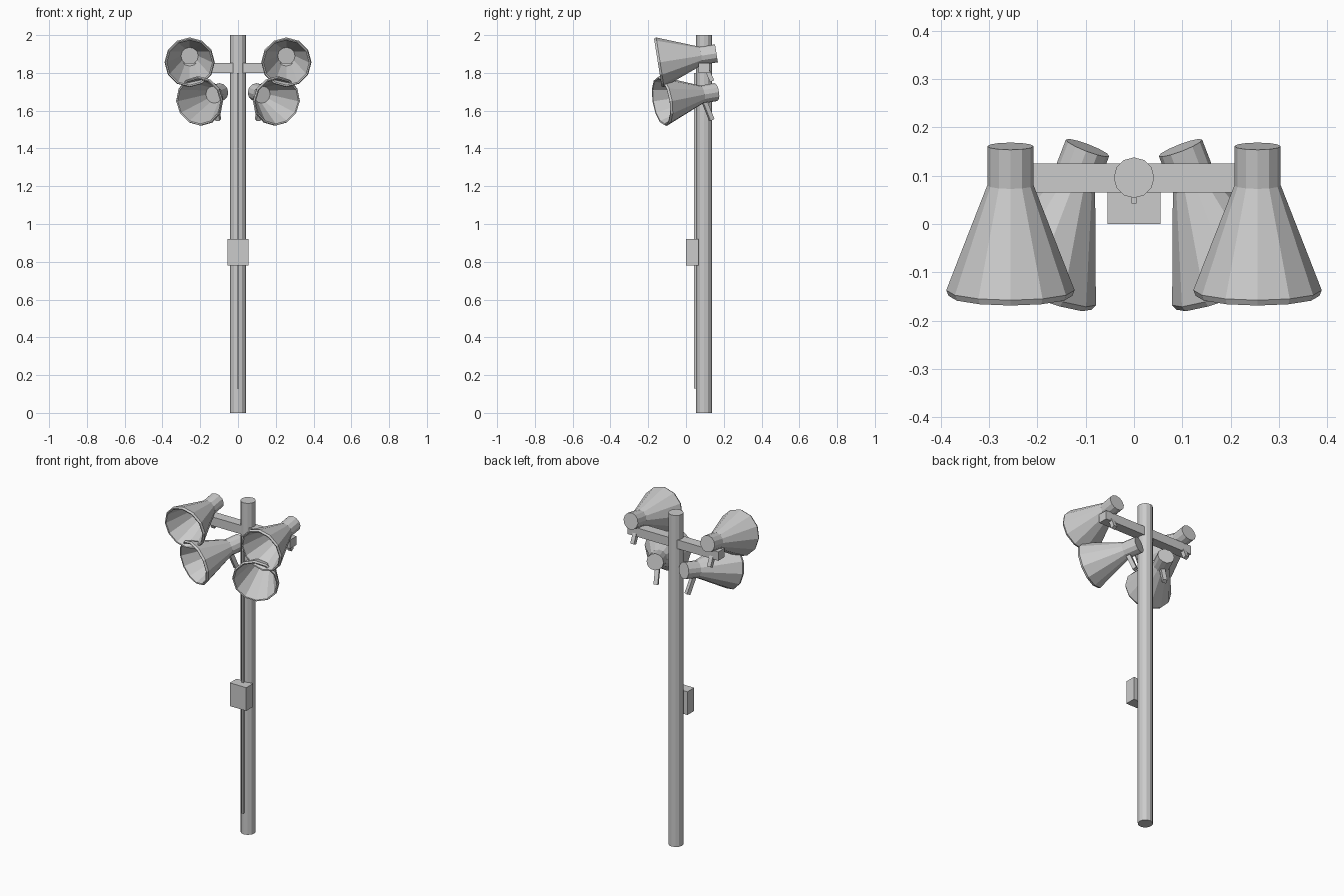
import bpy, bmesh, math
from mathutils import Matrix, Vector

old = bpy.data.objects.get("Cube")
if old:
    bpy.data.objects.remove(old, do_unlink=True)

grey = bpy.data.materials.new("galvanised grey")
grey.use_nodes = True
grey.diffuse_color = (0.6, 0.6, 0.6, 1)
grey.node_tree.nodes["Principled BSDF"].inputs["Base Color"].default_value = (0.6, 0.6, 0.6, 1)

SIDES = 12


def finish(name, bm, matrix=Matrix()):
    bmesh.ops.recalc_face_normals(bm, faces=bm.faces)
    mesh = bpy.data.meshes.new(name)
    bm.to_mesh(mesh)
    bm.free()
    mesh.materials.append(grey)
    ob = bpy.data.objects.new(name, mesh)
    ob.matrix_world = matrix
    bpy.context.collection.objects.link(ob)
    return ob


def box(name, lo, hi):
    lo, hi = Vector(lo), Vector(hi)
    bm = bmesh.new()
    bmesh.ops.create_cube(bm, size=1, matrix=Matrix.Translation((lo + hi) / 2)
                          @ Matrix.Diagonal((hi - lo).to_4d()))
    return finish(name, bm)


def horn(name, mouth, yaw):
    """Hollow horn facing -y, pitched down, with the origin at its mouth."""
    pose = (Matrix.Translation(mouth) @ Matrix.Rotation(math.radians(yaw), 4, 'Z')
            @ Matrix.Rotation(math.radians(9), 4, 'X'))
    # (distance behind the mouth, radius): neck, flare, rim, inner flare
    profile = [(0.31, 0.048), (0.228, 0.048), (0.008, 0.133),
               (-0.004, 0.128), (-0.002, 0.121), (0.222, 0.046)]
    bm = bmesh.new()
    rings = []
    for y, r in profile:
        rings.append([bm.verts.new((r * math.sin(a), y, r * math.cos(a)))
                      for a in (math.tau * i / SIDES for i in range(SIDES))])
    for a, b in zip(rings, rings[1:]):
        for i in range(SIDES):
            j = (i + 1) % SIDES
            bm.faces.new((a[i], a[j], b[j], b[i]))
    bm.faces.new(rings[0])
    bm.faces.new(rings[-1])
    finish(name, bm, pose)

    # Mounting stem slanting back below the neck
    top, end = Vector((0, 0.236, -0.03)), Vector((0, 0.264, -0.142))
    axis = end - top
    bm = bmesh.new()
    bmesh.ops.create_cube(bm, size=1, matrix=Matrix.Translation((top + end) / 2)
                          @ axis.to_track_quat('Z', 'Y').to_matrix().to_4x4()
                          @ Matrix.Diagonal((0.024, 0.024, axis.length, 1)))
    finish(name + "_stem", bm, pose)


# Pole
bm = bmesh.new()
bmesh.ops.create_cone(bm, cap_ends=True, segments=SIDES, radius1=0.042, radius2=0.042,
                      depth=2, matrix=Matrix.Translation((0, 0.096, 1)))
finish("pole", bm)

# Crossbar, control box and cable conduit
box("crossbar", (-0.303, 0.065, 1.80), (0.303, 0.125, 1.853))
box("control_box", (-0.055, 0, 0.78), (0.055, 0.065, 0.92))
box("conduit", (-0.005, 0.042, 0.13), (0.005, 0.058, 1.80))

# Two tiers of horns, mirrored left and right
for side, s in (("left", 1), ("right", -1)):
    horn(f"upper_horn_{side}", (s * 0.256, -0.145, 1.855), 0)
    horn(f"lower_horn_{side}", (s * 0.206, -0.128, 1.65), s * 21)
